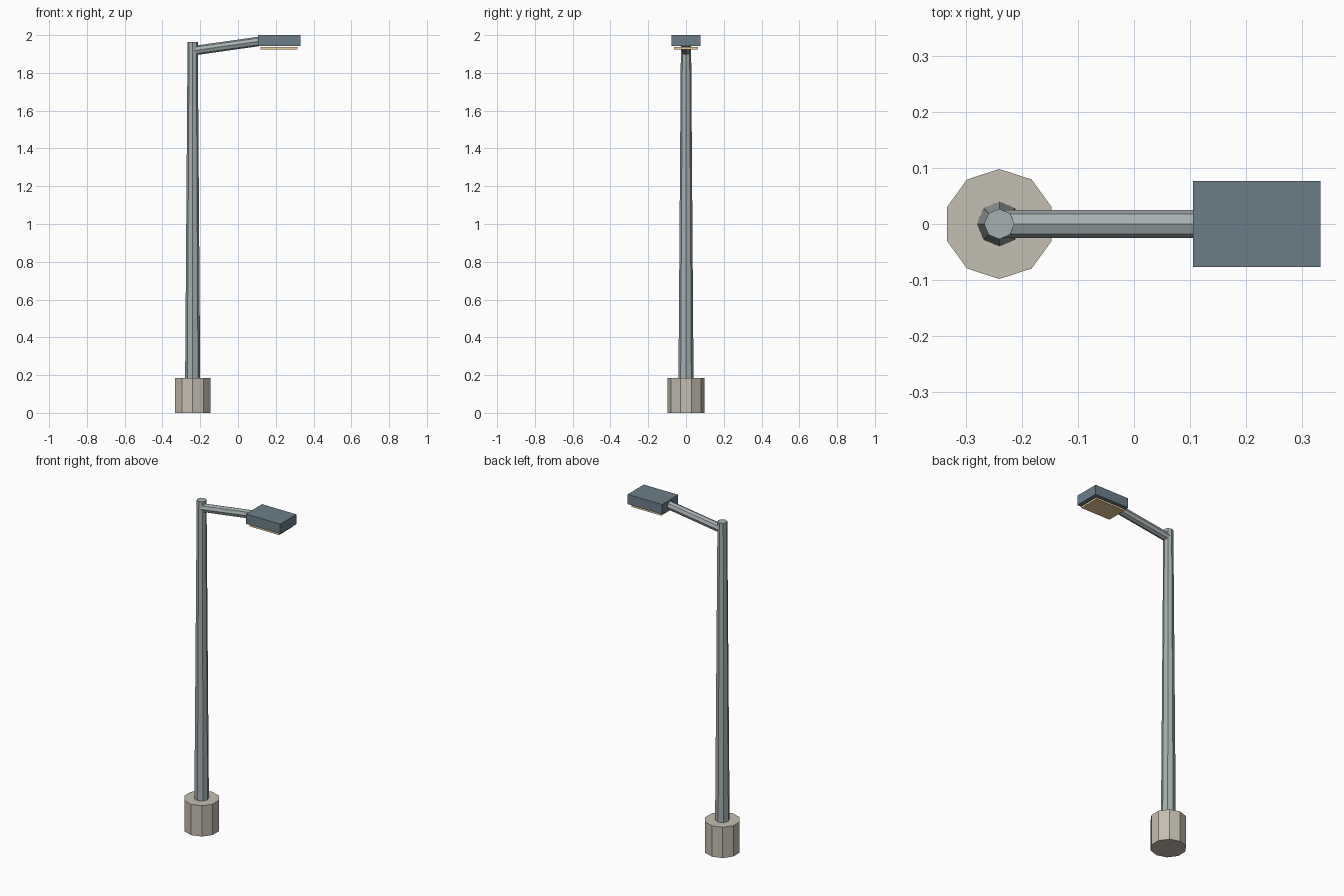
import bpy
from mathutils import Vector

if "Cube" in bpy.data.objects:
    bpy.data.objects.remove(bpy.data.objects["Cube"])


def material(name, rgb):
    m = bpy.data.materials.new(name)
    m.diffuse_color = (*rgb, 1)
    m.use_nodes = True
    m.node_tree.nodes["Principled BSDF"].inputs["Base Color"].default_value = m.diffuse_color
    return m


concrete = material("concrete", (0.56, 0.52, 0.44))
steel = material("steel", (0.38, 0.43, 0.44))
slate = material("slate", (0.15, 0.21, 0.25))
warm = material("warm_lens", (0.85, 0.62, 0.32))


def tube(name, start, end, r1, r2, sides, mat):
    """Faceted, optionally tapered cylinder between two points."""
    a, b = Vector(start), Vector(end)
    d = b - a
    bpy.ops.mesh.primitive_cone_add(
        vertices=sides, radius1=r1, radius2=r2, depth=d.length,
        location=(a + b) / 2, rotation=Vector((0, 0, 1)).rotation_difference(d).to_euler())
    o = bpy.context.object
    o.name = name
    o.data.materials.append(mat)
    return o


def box(name, lo, hi, mat):
    """Box given by two opposite corners."""
    a, b = Vector(lo), Vector(hi)
    bpy.ops.mesh.primitive_cube_add(size=1, location=(a + b) / 2)
    o = bpy.context.object
    o.name = name
    o.scale = b - a
    o.data.materials.append(mat)
    return o


PX = -0.24  # pole axis

# Footing and tapered pole
tube("concrete_footing", (PX, 0, 0), (PX, 0, 0.184), 0.098, 0.098, 10, concrete)
tube("pole", (PX, 0, 0.17), (PX, 0, 1.963), 0.04, 0.027, 8, steel)

# Rising arm
tube("arm", (PX, 0, 1.917), (0.12, 0, 1.968), 0.025, 0.025, 8, steel)

# Lamp housing with the lens plate just below it
box("lamp_housing", (0.105, -0.0765, 1.942), (0.332, 0.0765, 2.0), slate)
box("lamp_lens", (0.119, -0.063, 1.925), (0.315, 0.063, 1.936), warm)
